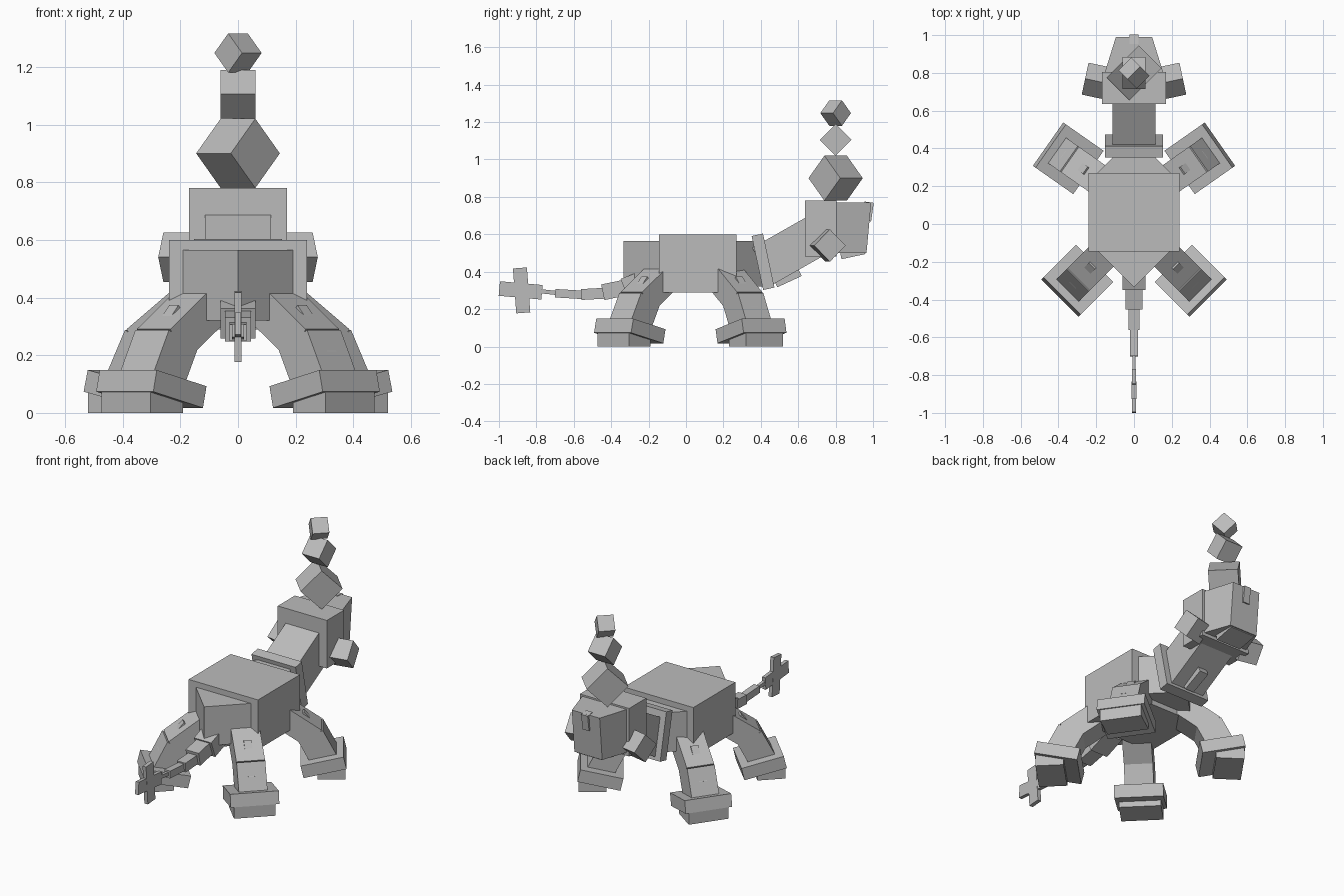
import bpy
import bmesh
from math import radians, atan2, hypot
from mathutils import Matrix, Vector

cube = bpy.data.objects.get("Cube")
if cube:
    bpy.data.objects.remove(cube, do_unlink=True)

GREY = (0.5, 0.5, 0.5, 1.0)
grey = bpy.data.materials.new("plain grey")
grey.use_nodes = True
grey.diffuse_color = GREY
grey.node_tree.nodes["Principled BSDF"].inputs["Base Color"].default_value = GREY


def finish(name, bm):
    bmesh.ops.recalc_face_normals(bm, faces=bm.faces)
    mesh = bpy.data.meshes.new(name)
    bm.to_mesh(mesh)
    bm.free()
    mesh.materials.append(grey)
    obj = bpy.data.objects.new(name, mesh)
    bpy.context.collection.objects.link(obj)
    return obj


def box(name, size, loc, rot=Matrix(), frame=Matrix()):
    bm = bmesh.new()
    bmesh.ops.create_cube(bm, size=1)
    bm.transform(frame @ Matrix.Translation(loc) @ rot @ Matrix.Diagonal((*size, 1)))
    return finish(name, bm)


def turn(angle, axis):
    return Matrix.Rotation(radians(angle), 4, axis)


def beam(name, start, end, width, thick, frame):
    """Box running between two points of the frame's x-z plane."""
    dx, dz = end[0] - start[0], end[1] - start[1]
    mid = ((start[0] + end[0]) / 2, 0, (start[1] + end[1]) / 2)
    tilt = Matrix.Rotation(-atan2(dz, dx), 4, 'Y')
    return box(name, (hypot(dx, dz), width, thick), mid, tilt, frame)


def prism(name, outline, low, high):
    bm = bmesh.new()
    base = bm.faces.new([bm.verts.new((x, y, low)) for x, y in outline])
    top = bmesh.ops.extrude_face_region(bm, geom=[base])["geom"]
    verts = [v for v in top if isinstance(v, bmesh.types.BMVert)]
    bmesh.ops.translate(bm, verts=verts, vec=(0, 0, high - low))
    return finish(name, bm)


# Local x of this frame runs along the spine
spine = turn(90, 'Z')

# Torso: main block and a pointed core sticking out at both ends
box("body", (0.48, 0.415, 0.31), (0, 0.0625, 0.445))
prism("body_core", [(0, -0.335), (0.235, -0.1), (0.235, 0.23),
                    (0, 0.465), (-0.235, 0.23), (-0.235, -0.1)], 0.32, 0.565)

# Neck
box("neck_collar", (0.305, 0.062, 0.295), (0, 0.412, 0.453), turn(12, 'X'))
beam("neck", (0.41, 0.43), (0.71, 0.6), 0.23, 0.225, spine)
beam("throat_ridge", (0.48, 0.335), (0.61, 0.395), 0.06, 0.04, spine)

# Head and tapering muzzle
box("head", (0.34, 0.17, 0.30), (0, 0.72, 0.63))
muzzle = box("muzzle", (0.32, 0.2, 0.27), (0, 0.885, 0.635))
for v in muzzle.data.vertices:
    if v.co.y > 0.9:
        v.co.x *= 0.6
        v.co.y = 0.99 if v.co.z > 0.6 else 0.965
box("nose", (0.045, 0.05, 0.1), (0, 0.972, 0.722), turn(-8, 'X'))
box("chin", (0.17, 0.13, 0.05), (0, 0.89, 0.505), turn(12, 'X'))

# Ears
for side, label in ((1, "left"), (-1, "right")):
    box(label + "_ear", (0.12, 0.122, 0.122), (side * 0.2, 0.757, 0.54),
        turn(side * 12, 'Z') @ turn(45, 'X'))

# Stack of cubes balanced on their edges above the head
for name, size, height, yaw in (("large_cube", 0.17, 0.9, -45),
                                ("middle_cube", 0.12, 1.105, 0),
                                ("small_cube", 0.096, 1.248, 45)):
    box(name, (size,) * 3, (0, 0.8, height), turn(yaw, 'Z') @ turn(45, 'X'))

# Legs: each is built outward along its own frame
for name, shift, yaw in (("front_left", 0, -45), ("front_right", 0, -135),
                         ("back_left", 0.104, 35), ("back_right", 0.104, 145)):
    frame = Matrix.Translation((0, shift, 0)) @ turn(yaw, 'Z')
    box(name + "_sole", (0.16, 0.24, 0.08), (0.47, 0, 0.04), frame=frame)
    box(name + "_foot", (0.25, 0.28, 0.077), (0.425, 0, 0.083), turn(-13, 'Y'), frame)
    beam(name + "_shin", (0.435, 0.09), (0.352, 0.252), 0.165, 0.155, frame)
    beam(name + "_thigh", (0.375, 0.235), (0.19, 0.365), 0.165, 0.135, frame)
    beam(name + "_ridge", (0.445, 0.2), (0.3, 0.36), 0.045, 0.04, frame)

# Tail segments getting thinner
tail = [((-0.2, 0.36), (-0.33, 0.31), 0.12, 0.11),
        ((-0.3, 0.32), (-0.445, 0.29), 0.09, 0.085),
        ((-0.43, 0.285), (-0.56, 0.278), 0.06, 0.058),
        ((-0.55, 0.276), (-0.7, 0.285), 0.04, 0.045),
        ((-0.69, 0.286), (-0.8, 0.298), 0.018, 0.022)]
for i, (start, end, width, thick) in enumerate(tail):
    beam("tail_segment_%d" % (i + 1), start, end, width, thick, spine)

# Cross at the tail tip
beam("tail_cross_bar", (-0.77, 0.29), (-0.998, 0.31), 0.022, 0.078, spine)
beam("tail_cross_post", (-0.87, 0.18), (-0.888, 0.42), 0.024, 0.075, spine)
